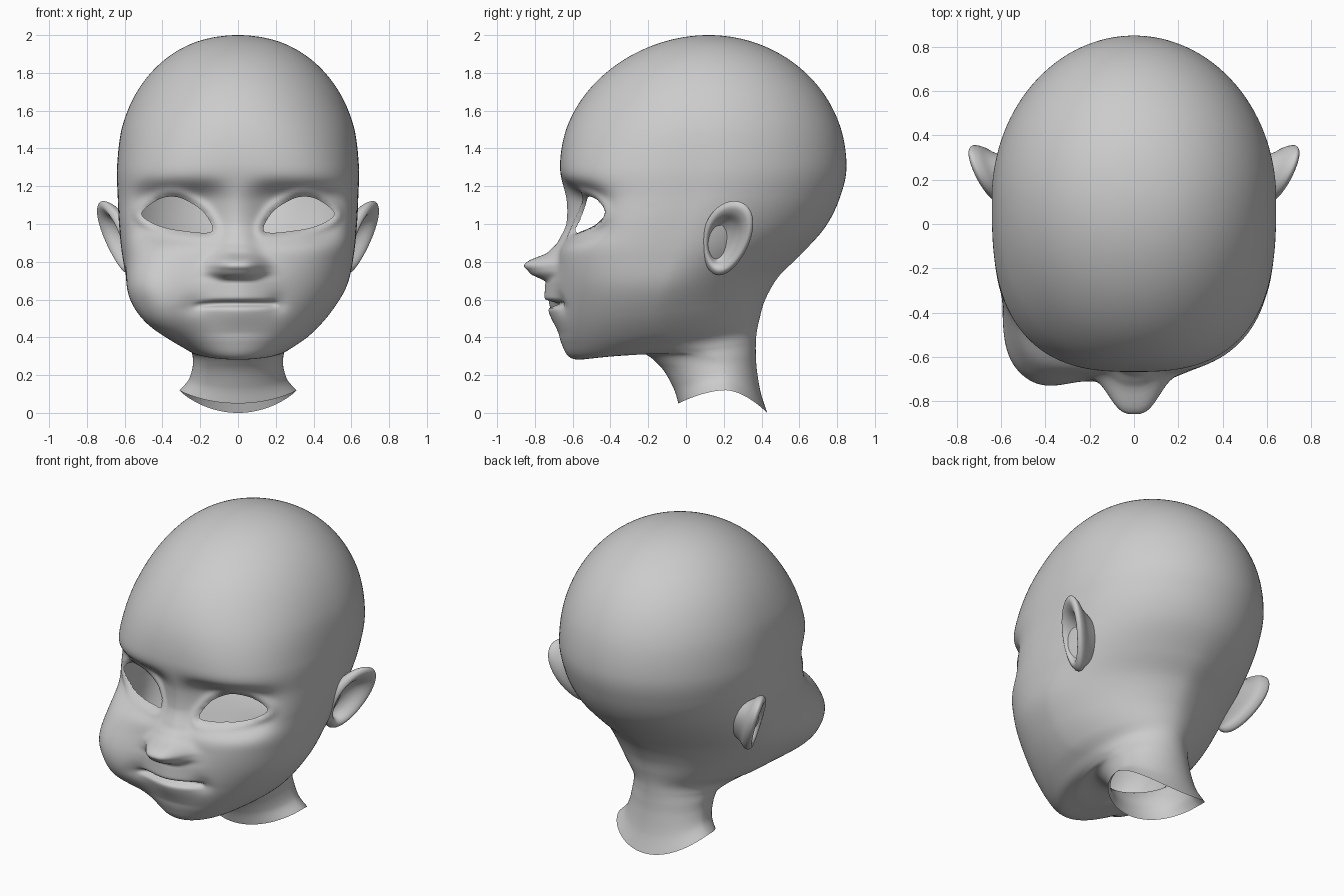
import bpy, bmesh, math
from mathutils import Vector

if "Cube" in bpy.data.objects:
    bpy.data.objects.remove(bpy.data.objects["Cube"])

def catmull(p0, p1, p2, p3, t):
    return [0.5 * (2*b + (c - a)*t + (2*a - 5*b + 4*c - d)*t*t + (3*b - a - 3*c + d)*t**3)
            for a, b, c, d in zip(p0, p1, p2, p3)]

def spline(keys, steps, closed=False):
    n, out = len(keys), []
    get = (lambda i: keys[i % n]) if closed else (lambda i: keys[max(0, min(n - 1, i))])
    for i in range(n if closed else n - 1):
        for s in range(steps):
            out.append(catmull(get(i-1), get(i), get(i+1), get(i+2), s / steps))
    if not closed:
        out.append(list(keys[-1]))
    return out

def interp(table, v):
    if v <= table[0][0]:
        return table[0][1]
    for (a, fa), (b, fb) in zip(table, table[1:]):
        if v <= b:
            t = (v - a) / (b - a)
            t = t*t*(3 - 2*t) * 0.4 + t * 0.6
            return fa + (fb - fa) * t
    return table[-1][1]

def gauss(v, s, p=2):
    return math.exp(-abs(v / s) ** p)

def finish(bm, name):
    bmesh.ops.recalc_face_normals(bm, faces=bm.faces)
    me = bpy.data.meshes.new(name)
    bm.to_mesh(me)
    bm.free()
    me.shade_smooth()
    ob = bpy.data.objects.new(name, me)
    bpy.context.collection.objects.link(ob)
    return ob

def skin(bm, rings):
    for r0, r1 in zip(rings, rings[1:]):
        n = len(r0)
        for j in range(n):
            bm.faces.new((r0[j], r0[(j+1) % n], r1[(j+1) % n], r1[j]))

# Cranium rings follow an ellipsoid: front y,z, half width, side y,z, back y,z
def crown(deg):
    s, z = math.sin(math.radians(deg)), 1.31 + .69 * math.cos(math.radians(deg))
    wide = math.copysign(abs(s) ** .93, s)
    return (.12 - .787 * s * (.94 + .06 * abs(s)), z, .64 * wide, .12, z, .12 + .73 * s, z)

# Face and neck rings, same layout, brow down to neck opening
FACE = [
    (-.635, 1.12, .637, .08, 1.15, .815, 1.14),
    (-.64, .98, .63, .0, 1.0, .735, .98),
    (-.68, .82, .612, -.06, .83, .60, .83),
    (-.69, .66, .575, -.12, .67, .49, .72),
    (-.685, .50, .485, -.15, .525, .42, .60),
    (-.66, .37, .38, -.13, .415, .39, .50),
    (-.60, .287, .292, -.05, .365, .375, .43),
    (-.45, .295, .252, .06, .332, .37, .37),
    (-.25, .32, .24, .13, .295, .37, .31),
    (-.14, .25, .24, .17, .245, .375, .23),
    (-.07, .14, .262, .2, .175, .395, .11),
    (-.04, .05, .31, .21, .12, .43, .0)]
KEYS = [crown(d) for d in range(-18, 91, 18)] + FACE

# Eye opening outline in the front view (mirrored by |x|)
EYE = spline([(.14, .96), (.18, 1.06), (.28, 1.128), (.355, 1.145), (.43, 1.125),
              (.51, 1.055), (.43, .995), (.30, .965)], 10, True)

# Forward bumps by height
NOSE = [(.695, 0), (.74, .11), (.78, .168), (.80, .16), (.85, .055), (.90, .022), (1.0, 0)]
MUZZLE = [(.42, 0), (.54, .04), (.57, .04), (.60, .06), (.69, .055), (.80, 0)]

def eye_nearest(x, z):
    return min(EYE, key=lambda e: (e[0]-x)**2 + (e[1]-z)**2)

def in_eye(x, z):
    inside = False
    for (ax, az), (bx, bz) in zip(EYE, EYE[1:] + EYE[:1]):
        if (az > z) != (bz > z) and x < ax + (z - az) * (bx - ax) / (bz - az):
            inside = not inside
    return inside

def sculpt(p):
    x, y, z = p
    ax = abs(x)
    if y < -.2 and z > .25:
        # nose, muzzle, mouth slit and mouth corners
        nose_w = .132 - .055 * max(0, min(1, (z - .79) / .11))
        nose_w *= 1 - .35 * max(0, min(1, (.745 - z) / .05))
        y -= interp(NOSE, z) * gauss(ax, nose_w, 3)
        y -= interp(MUZZLE, z) * gauss(ax, .17)
        y += .065 * gauss(z - .578, .014) * max(0, 1 - (ax / .215) ** 4)
        y += .02 * gauss(ax - .21, .05) * gauss(z - .58, .05)
        # eye sockets and lids
        y += .1 * gauss(ax - .32, .235, 4) * gauss(z - 1.06, .145, 4)
        if .04 < ax < .62 and .86 < z < 1.25:
            e = eye_nearest(ax, z)
            d = math.hypot(e[0] - ax, e[1] - z)
            if in_eye(ax, z):
                d = -d
            y -= .016 * gauss(d - .022, .022)
    # swollen cheek on one side
    d = (Vector((x, y, z)) - Vector((-.44, -.52, .61))).length
    b = gauss(d, .25, 3)
    return Vector((x - .07 * b, y - .14 * b, z - .035 * b))

# Head and neck shell: each ring is a superellipse, squarer at the face, tapered at the nape
bm = bmesh.new()
SEG = 168
rings = []
for fy, fz, w, sy, sz, by, bz in spline(KEYS, 14)[14:]:
    nf, nb = 2 + gauss(sz - 1.08, .4), 2 - .35 * gauss(sz - .68, .25)
    arch = 1 + .8 * gauss(sz - .1, .08)
    ring = []
    for j in range(SEG):
        a = 2 * math.pi * (j + .5) / SEG
        a -= .5 * math.sin(a)
        s, c = math.sin(a), math.cos(a)
        n = nf if c > 0 else nb
        r = (abs(s) ** n + abs(c) ** n) ** (-1 / n)
        ey, ez = (fy, fz) if c > 0 else (by, bz)
        k = abs(c) * r
        ring.append(bm.verts.new(sculpt((w * s * r, sy + (ey - sy) * k, sz + (ez - sz) * k ** arch))))
    rings.append(ring)
skin(bm, rings)
bmesh.ops.remove_doubles(bm, verts=rings[0], dist=.001)

# Cut the eye holes, snap their edges to the outline and even out their depth
holes = []
for f in bm.faces:
    c = f.calc_center_median()
    if c.y < -.2 and .9 < c.z < 1.2 and in_eye(abs(c.x), c.z):
        holes.append(f)
bmesh.ops.delete(bm, geom=holes, context='FACES')
edge = [v for v in bm.verts if v.is_boundary and v.co.z > .5 and v.co.y < -.2]
for v in edge:
    e = eye_nearest(abs(v.co.x), v.co.z)
    v.co.x, v.co.z = math.copysign(e[0], v.co.x), e[1]
for _ in range(6):
    depth = []
    for v in edge:
        near = [e.other_vert(v).co.y for e in v.link_edges if e.is_boundary]
        depth.append((v.co.y + sum(near)) / (1 + len(near)))
    for v, y in zip(edge, depth):
        v.co.y = y
finish(bm, "head")

# Ears: tilted oval swept through a bowl, rim and back profile (scale, outward height)
EAR_PROFILE = spline([(.02, -.09), (.3, -.085), (.52, -.06), (.7, -.014), (.87, .0),
                      (1, -.022), (.95, -.055), (.76, -.095), (.5, -.2)], 4)

def make_ear(side, name):
    bm = bmesh.new()
    rings = []
    for i, (scale, h) in enumerate(EAR_PROFILE):
        shift = .03 * max(0, 1 - scale) if i < 20 else 0
        ring = []
        for j in range(60):
            a = 2 * math.pi * j / 60
            s, c = math.sin(a), math.cos(a)
            y = .215 + (.128 * c * (1 + .15 * s) + .04 * s) * scale - shift
            z = .925 + .196 * s * scale - shift
            x = .65 + .4 * (y - .12) + .3 * (z - 1.0) + h
            ring.append(bm.verts.new((side * x, y, z)))
        rings.append(ring)
    skin(bm, rings)
    bm.faces.new(rings[0])
    finish(bm, name)

make_ear(1, "ear_right")
make_ear(-1, "ear_left")
